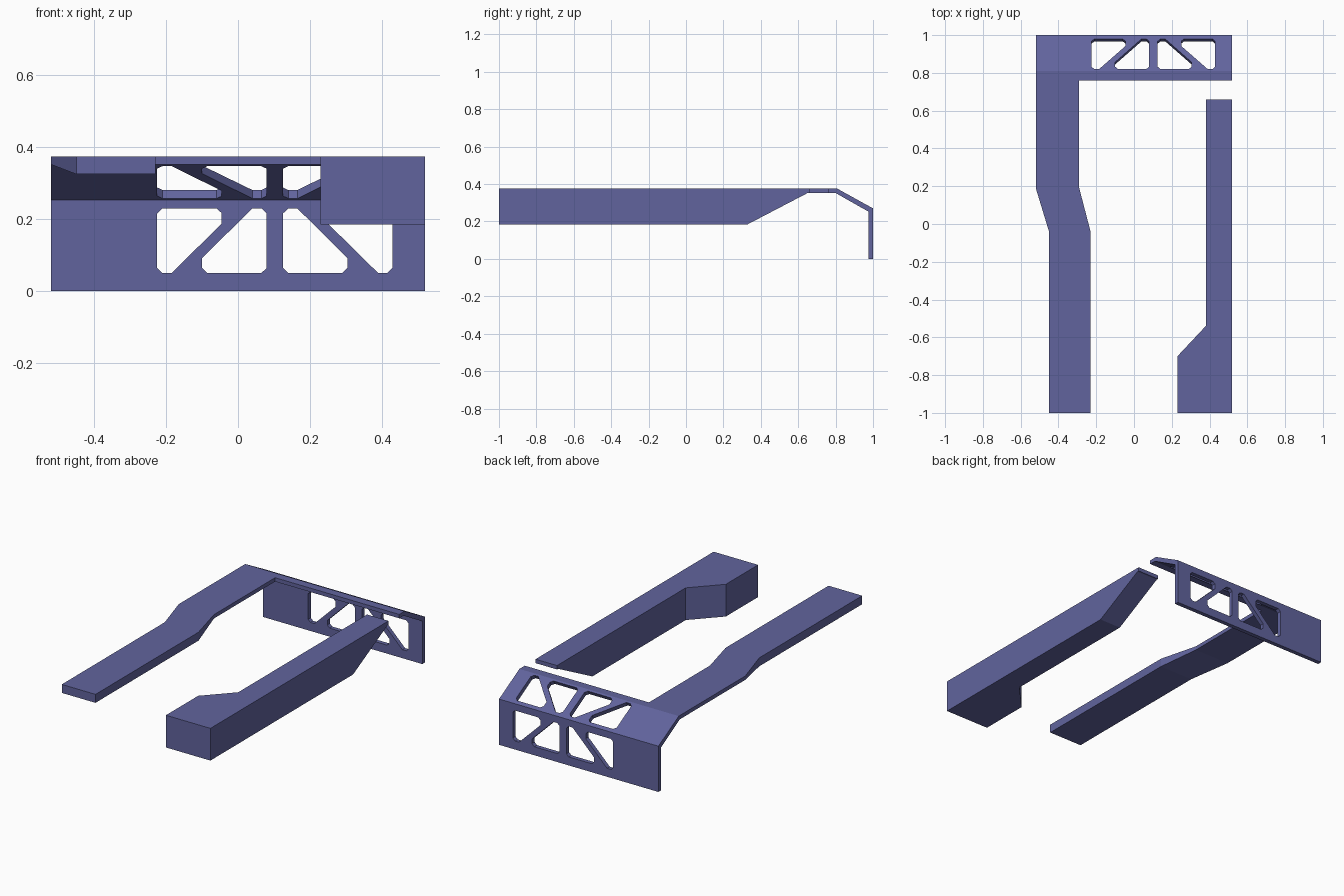
import bpy, bmesh
from mathutils import Vector

if "Cube" in bpy.data.objects:
    bpy.data.objects.remove(bpy.data.objects["Cube"])

paint = bpy.data.materials.new("slate_blue")
paint.diffuse_color = (0.12, 0.127, 0.34, 1)
paint.use_nodes = True
paint.node_tree.nodes["Principled BSDF"].inputs["Base Color"].default_value = paint.diffuse_color


def loft(name, rings):
    """Skin a list of equal-length closed rings and cap both ends."""
    bm = bmesh.new()
    add_loft(bm, rings)
    return finish(name, bm)


def add_loft(bm, rings):
    vs = [[bm.verts.new(p) for p in r] for r in rings]
    n = len(vs[0])
    for a, b in zip(vs, vs[1:]):
        for i in range(n):
            j = (i + 1) % n
            bm.faces.new((a[i], a[j], b[j], b[i]))
    bm.faces.new(vs[0])
    bm.faces.new(vs[-1])


def finish(name, bm):
    bmesh.ops.recalc_face_normals(bm, faces=bm.faces)
    me = bpy.data.meshes.new(name)
    bm.to_mesh(me)
    bm.free()
    me.materials.append(paint)
    ob = bpy.data.objects.new(name, me)
    bpy.context.collection.objects.link(ob)
    return ob


def bar(name, stations, top=0.375):
    """Bar along y from stations (y, x left, x right, underside z)."""
    loft(name, [[(l, y, z), (r, y, z), (r, y, top), (l, y, top)]
                for y, l, r, z in stations])


# Deep right bar with a wide front and a tapered rear underside
bar("right_bar", [(-1, 0.23, 0.52, 0.185), (-0.70, 0.23, 0.52, 0.185),
                  (-0.54, 0.38, 0.52, 0.185), (0.33, 0.38, 0.52, 0.185),
                  (0.65, 0.38, 0.52, 0.352), (0.66, 0.38, 0.52, 0.352)])

# Thin left arm with a sideways jog
bar("left_arm", [(-1, -0.45, -0.23, 0.325), (-0.04, -0.45, -0.23, 0.325),
                 (0.19, -0.52, -0.29, 0.352), (0.76, -0.52, -0.29, 0.352)])

# Folded rear panel: flat top, slope and vertical skirt
profile = [(0.76, 0.352), (0.76, 0.375), (0.81, 0.375), (1, 0.27),
           (1, 0), (0.975, 0), (0.975, 0.253), (0.80, 0.352)]
panel = loft("rear_panel", [[(x, y, z) for y, z in profile] for x in (-0.52, 0.52)])

# Truss openings: x and height fraction, mirrored about the truss centre
outer = [(-0.21, 1), (-0.06, 1), (-0.046, 0.93), (-0.046, 0.76),
         (-0.185, 0), (-0.21, 0), (-0.225, 0.08), (-0.225, 0.92)]
inner = [(0.08, 0.92), (0.065, 1), (0.04, 1), (-0.10, 0.23),
         (-0.10, 0.08), (-0.085, 0), (0.065, 0), (0.08, 0.08)]
holes = [outer, inner] + [[(0.205 - x, t) for x, t in h] for h in (outer, inner)]

slope_normal = Vector((0, 0.105, 0.19)).normalized()


def on_skirt(x, t, d):
    return Vector((x, 1 + d, 0.05 + 0.18 * t))


def on_slope(x, t, d):
    y = 0.82 + 0.16 * t
    return Vector((x, y, 0.375 - (y - 0.81) * 0.105 / 0.19)) + slope_normal * d


bm = bmesh.new()
for place in (on_skirt, on_slope):
    for h in holes:
        add_loft(bm, [[place(x, t, d) for x, t in h] for d in (-0.035, 0.01)])
cutter = finish("opening_cutter", bm)
cutter.hide_render = True

# Cut the openings and keep the result
mod = panel.modifiers.new("openings", 'BOOLEAN')
mod.operation = 'DIFFERENCE'
mod.solver = 'EXACT'
mod.object = cutter
deps = bpy.context.evaluated_depsgraph_get()
cut = bpy.data.meshes.new_from_object(panel.evaluated_get(deps))
panel.modifiers.clear()
panel.data = cut
bpy.data.objects.remove(cutter)
